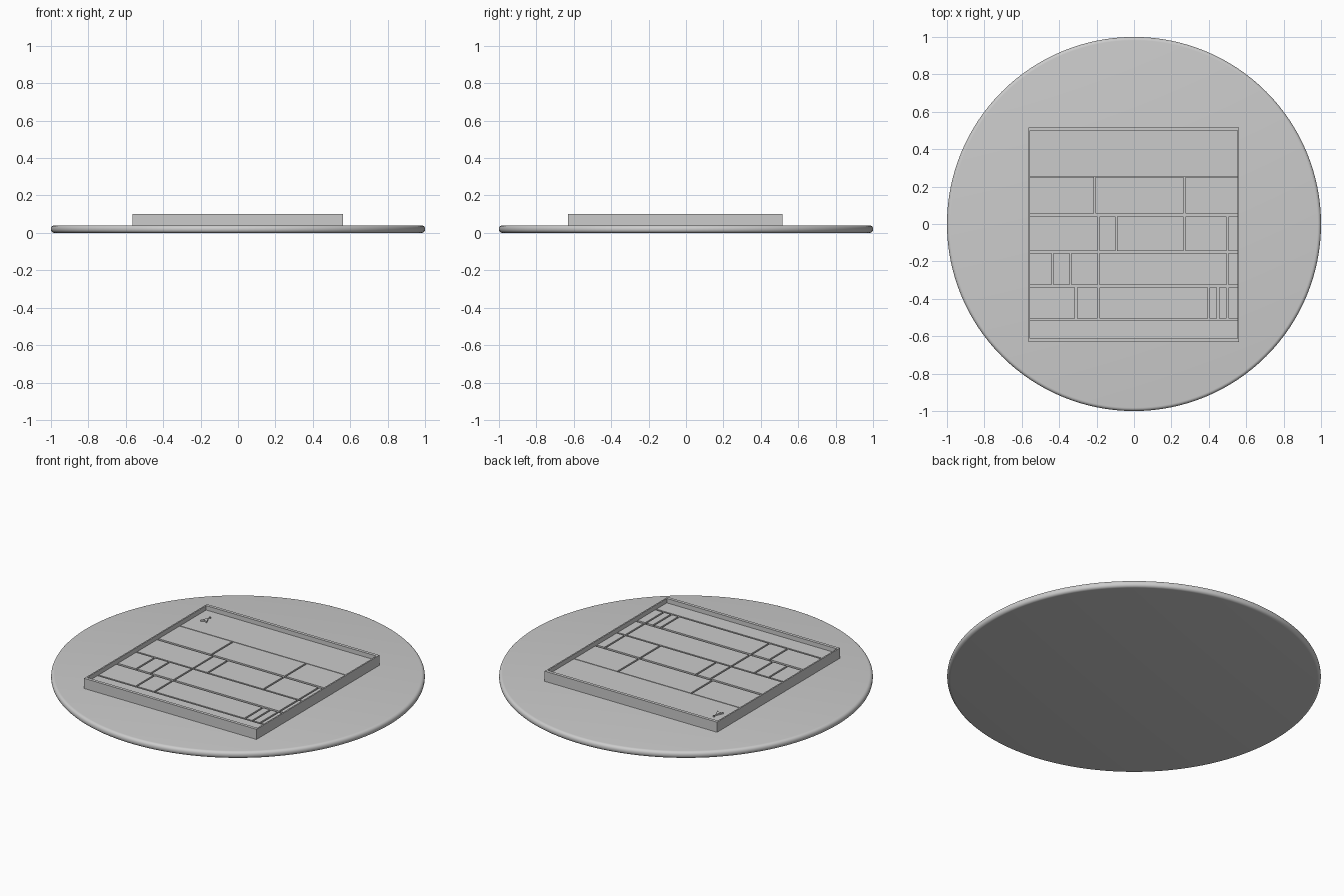
import bpy, bmesh, math

if "Cube" in bpy.data.objects:
    bpy.data.objects.remove(bpy.data.objects["Cube"], do_unlink=True)

GREY = (0.6, 0.6, 0.6, 1)
grey = bpy.data.materials.new("plain grey")
grey.use_nodes = True
grey.diffuse_color = GREY
grey.node_tree.nodes["Principled BSDF"].inputs["Base Color"].default_value = GREY


def finish(name, bm):
    bmesh.ops.recalc_face_normals(bm, faces=bm.faces)
    mesh = bpy.data.meshes.new(name)
    bm.to_mesh(mesh)
    bm.free()
    mesh.materials.append(grey)
    obj = bpy.data.objects.new(name, mesh)
    bpy.context.collection.objects.link(obj)
    return obj


def add_box(bm, x0, x1, y0, y1, z0, z1):
    verts = bmesh.ops.create_cube(bm, size=1)["verts"]
    for v in verts:
        v.co.x = x1 if v.co.x > 0 else x0
        v.co.y = y1 if v.co.y > 0 else y0
        v.co.z = z1 if v.co.z > 0 else z0


def add_prism(bm, outline, z0, z1):
    face = bm.faces.new([bm.verts.new((x, y, z0)) for x, y in outline])
    side = bmesh.ops.extrude_face_region(bm, geom=[face])["geom"]
    for v in side:
        if isinstance(v, bmesh.types.BMVert):
            v.co.z = z1


# Round base plate with a full rounded rim
T = 0.04
bm = bmesh.new()
bmesh.ops.create_cone(bm, cap_ends=True, segments=128, radius1=1, radius2=1, depth=T)
bmesh.ops.translate(bm, verts=bm.verts, vec=(0, 0, T / 2))
rim = [e for e in bm.edges if abs(e.verts[0].co.z - e.verts[1].co.z) < 1e-5]
bmesh.ops.bevel(bm, geom=rim, offset=0.018, segments=5, profile=0.5, affect='EDGES')
plate = finish("base_plate", bm)
bpy.context.view_layer.objects.active = plate
plate.select_set(True)
bpy.ops.object.shade_smooth_by_angle(angle=math.radians(35))

# Square tray: floor and four upright walls
L, R, F, B = -0.565, 0.562, -0.63, 0.517
SIDE, END, TOP, FLOOR, TILE = 0.008, 0.018, 0.1, 0.063, 0.074
bm = bmesh.new()
add_box(bm, L + SIDE, R - SIDE, F + END, B - END, T, FLOOR)
finish("tray_floor", bm)
for name, box in {
    "tray_wall_front": (L, R, F, F + END),
    "tray_wall_back": (L, R, B - END, B),
    "tray_wall_right": (L, L + SIDE, F + END, B - END),
    "tray_wall_left": (R - SIDE, R, F + END, B - END),
}.items():
    bm = bmesh.new()
    add_box(bm, *box, T, TOP)
    finish(name, bm)

# Rows of raised panels: front edge, back edge, joints across the row
x0, x1 = L + SIDE, R - SIDE
rows = [
    (0.255, B - END, []),
    (0.055, 0.25, [-0.21, 0.27]),
    (-0.145, 0.04, [-0.19, -0.095, 0.27, 0.5]),
    (-0.325, -0.155, [-0.435, -0.34, -0.19, 0.5]),
    (-0.505, -0.34, [-0.31, -0.19, 0.4, 0.45, 0.5]),
    (F + END, -0.515, []),
]
GAP = 0.005
for i, (y0, y1, joints) in enumerate(rows):
    bm = bmesh.new()
    stops = [x0 - GAP] + joints + [x1 + GAP]
    for a, b in zip(stops, stops[1:]):
        add_box(bm, a + GAP, b - GAP, y0, y1, FLOOR, TILE)
    finish(f"panel_row_{i + 1}", bm)

# Small direction pointer in the back corner
bm = bmesh.new()
add_prism(bm, [(-0.5, 0.365), (-0.48, 0.375), (-0.46, 0.365), (-0.48, 0.41)], TILE, TILE + 0.008)
add_box(bm, -0.484, -0.476, 0.42, 0.428, TILE, TILE + 0.008)
finish("corner_pointer", bm)
